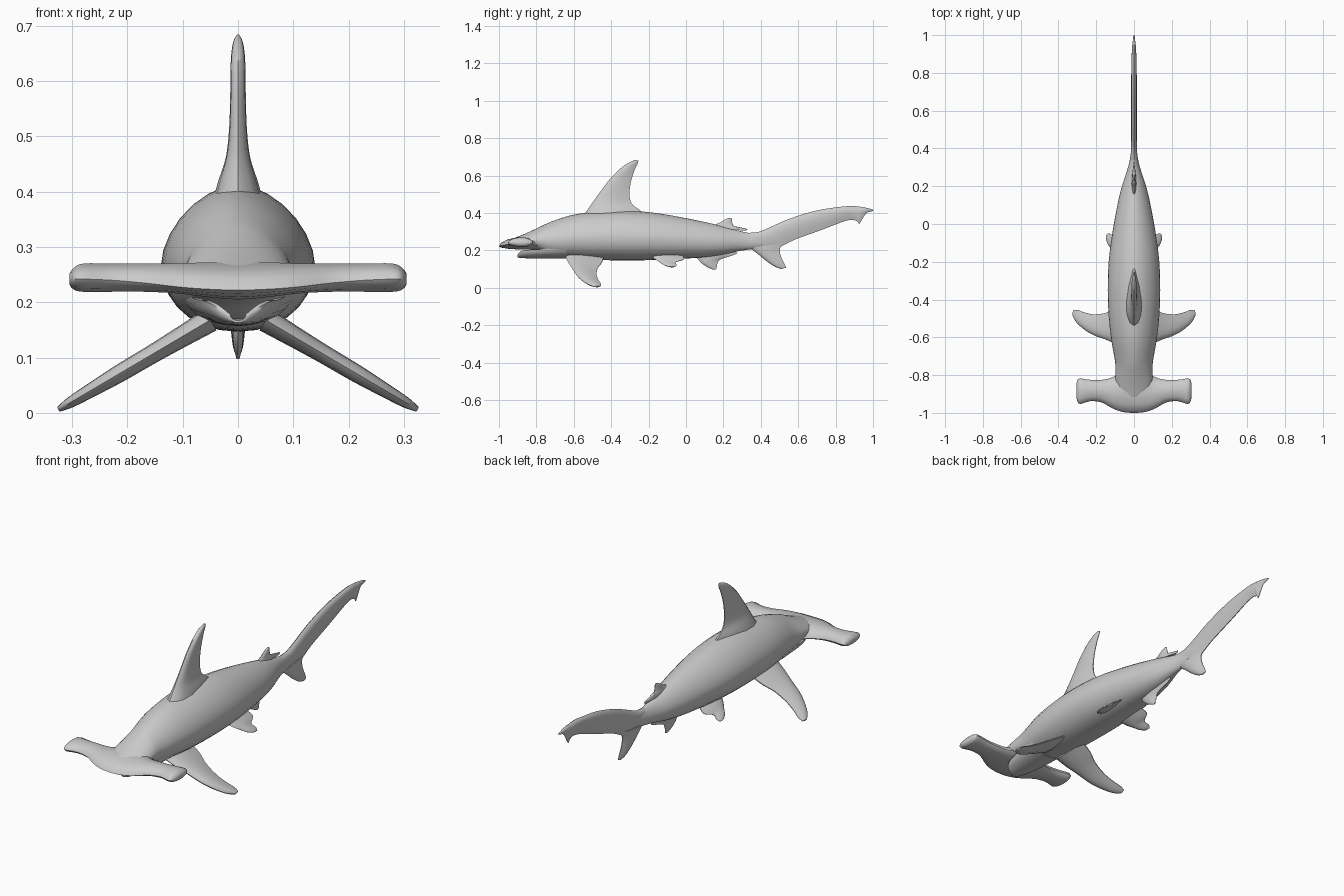
import bpy, bmesh, math
from mathutils import Vector


def smooth_rows(rows, n):
    """Catmull-Rom interpolation of a list of equal-length tuples."""
    out = []
    for i in range(len(rows) - 1):
        p0, p1 = rows[max(i - 1, 0)], rows[i]
        p2, p3 = rows[i + 1], rows[min(i + 2, len(rows) - 1)]
        for k in range(n):
            t = k / n
            out.append(tuple(
                0.5 * (2 * b + (c - a) * t + (2 * a - 5 * b + 4 * c - d) * t ** 2
                       + (3 * b - a - 3 * c + d) * t ** 3)
                for a, b, c, d in zip(p0, p1, p2, p3)))
    return out + [rows[-1]]


def loft(name, rings, mirror=False, angle=50):
    """Skin a row of closed rings and cap both ends."""
    bm = bmesh.new()
    vs = [[bm.verts.new(p) for p in ring] for ring in rings]
    m = len(rings[0])
    for a, b in zip(vs, vs[1:]):
        for j in range(m):
            bm.faces.new((a[j], a[(j + 1) % m], b[(j + 1) % m], b[j]))
    bm.faces.new(vs[0])
    bm.faces.new(vs[-1])
    bmesh.ops.recalc_face_normals(bm, faces=bm.faces)
    me = bpy.data.meshes.new(name)
    bm.to_mesh(me)
    bm.free()
    ob = bpy.data.objects.new(name, me)
    bpy.context.collection.objects.link(ob)
    bpy.ops.object.select_all(action='DESELECT')
    bpy.context.view_layer.objects.active = ob
    ob.select_set(True)
    bpy.ops.object.shade_smooth_by_angle(angle=math.radians(angle))
    if mirror:
        ob.modifiers.new("mirror", 'MIRROR').use_mirror_merge = False
    return ob


FOIL = [(0, 0), (.06, .55), (.2, .9), (.4, 1), (.7, .7), (1, .12)]


def fin(name, rows, origin=(0, 0, 0), span=(0, 0, 1), mirror=False, n=4):
    """Rows: leading (y, s), trailing (y, s), half thickness; s runs along span."""
    o, d, y = Vector(origin), Vector(span), Vector((0, 1, 0))
    nrm = y.cross(d).normalized()
    rings = []
    for ly, ls, ty, ts, t in smooth_rows(rows, n):
        side = lambda pts, s: [o + y * (ly + (ty - ly) * u) + d * (ls + (ts - ls) * u)
                               + nrm * (s * t * h) for u, h in pts]
        rings.append(side(FOIL, 1) + side(FOIL[:0:-1], -1))
    return loft(name, rings, mirror)


def body_ring(y, w, top, bot):
    mid = bot + 0.46 * (top - bot)
    ring = []
    for i in range(28):
        a = 2 * math.pi * i / 28
        c, s = math.cos(a), math.sin(a)
        e = 1.16 if s > 0 else 0.95
        h = top - mid if s > 0 else mid - bot
        ring.append((w * math.copysign(abs(c) ** e, c), y,
                     mid + h * math.copysign(abs(s) ** e, s)))
    return ring


# Body: y, half width, top, bottom
body = [(-.93, .075, .262, .215), (-.86, .095, .29, .208), (-.79, .098, .322, .195),
        (-.73, .1, .35, .17), (-.62, .119, .387, .158), (-.5, .133, .405, .15),
        (-.35, .139, .413, .147), (-.2, .134, .405, .148), (-.05, .115, .382, .154),
        (.1, .088, .352, .164), (.2, .064, .328, .178), (.28, .038, .306, .196),
        (.35, .02, .292, .207), (.45, .01, .29, .225)]
loft("body", [body_ring(*r) for r in smooth_rows(body, 3)])

# Hammer head: x, front y, back y, top, bottom, nose z
half = [(0, -1.0, -.76, .272, .205, .222), (.06, -.995, -.775, .272, .21, .224),
        (.11, -.978, -.81, .27, .216, .228), (.17, -.945, -.825, .27, .219, .235),
        (.23, -.938, -.825, .27, .219, .24), (.28, -.952, -.818, .27, .219, .242),
        (.297, -.945, -.823, .262, .223, .242), (.305, -.92, -.845, .252, .232, .242)]
head = [(-r[0],) + r[1:] for r in half[:0:-1]] + half
rings = []
for x, f, b, top, bot, nose in smooth_rows(head, 3):
    up = [(.05, .4), (.2, .75), (.45, 1), (.75, .9), (.95, .45)]
    at = lambda u: f + (b - f) * u
    rings.append([(x, f, nose)] + [(x, at(u), nose + (top - nose) * h) for u, h in up]
                 + [(x, b, nose)]
                 + [(x, at(u), nose + (bot - nose) * h) for u, h in up[::-1]])
loft("hammer_head", rings)

# Open lower jaw, a hollow scoop: y, half width, rim z, bottom z, wall
jaw = [(-.9, .018, .178, .163, .004), (-.885, .045, .195, .16, .01),
       (-.85, .063, .203, .158, .012), (-.8, .075, .205, .157, .012),
       (-.74, .085, .21, .157, .012), (-.64, .1, .22, .157, .012)]
rings = []
for y, w, rim, bot, wall in smooth_rows(jaw, 3):
    arc = [math.pi * i / 12 for i in range(13)]
    rings.append([(w * math.cos(a), y, rim - (rim - bot) * math.sin(a)) for a in arc]
                 + [((w - wall) * math.cos(a), y, rim - (rim - bot - wall) * math.sin(a))
                    for a in arc[::-1]])
loft("lower_jaw", rings)

# Fins on the centre line
fin("dorsal_fin", [
    (-.55, .385, -.22, .385, .045), (-.525, .42, -.245, .415, .036),
    (-.49, .47, -.29, .45, .022), (-.45, .525, -.302, .5, .016),
    (-.4, .59, -.295, .565, .014), (-.345, .643, -.275, .63, .013),
    (-.3, .672, -.258, .665, .009), (-.27, .684, -.255, .68, .003)])
fin("second_dorsal_fin", [
    (.12, .325, .32, .305, .014), (.16, .34, .325, .316, .01),
    (.19, .354, .262, .328, .009), (.215, .369, .248, .348, .007),
    (.235, .375, .245, .372, .003)])
fin("anal_fin", [
    (.03, .185, .25, .2, .016), (.06, .158, .272, .183, .011),
    (.08, .135, .185, .152, .01), (.11, .113, .168, .13, .008),
    (.145, .097, .163, .1, .003)])

# Tail: long upper lobe with a notch near the tip, short lower lobe
fin("tail_upper_lobe", [
    (.33, .294, .36, .207, .016), (.39, .3, .46, .205, .016),
    (.46, .329, .51, .222, .015), (.56, .372, .58, .257, .015),
    (.7, .414, .72, .308, .015), (.84, .435, .86, .36, .014),
    (.9, .437, .912, .358, .012), (.915, .436, .926, .342, .011),
    (.93, .434, .945, .372, .01), (.965, .428, .965, .4, .007),
    (1.0, .418, 1.0, .411, .003)])
fin("tail_lower_lobe", [
    (.34, .215, .53, .24, .015), (.385, .18, .502, .21, .015),
    (.43, .143, .508, .168, .013), (.475, .113, .527, .128, .009),
    (.51, .101, .535, .108, .003)])

# Paired fins, mirrored across x
fin("pectoral_fins", [
    (-.645, 0, -.44, 0, .022), (-.63, .2, -.45, .2, .019),
    (-.61, .38, -.472, .38, .017), (-.588, .6, -.478, .6, .016),
    (-.558, .78, -.468, .78, .013), (-.52, .93, -.455, .9, .01),
    (-.485, 1.0, -.456, .985, .005)],
    origin=(.05, 0, .168), span=(.275, 0, -.162), mirror=True)
fin("pelvic_fins", [
    (-.19, 0, -.02, 0, .014), (-.165, .35, -.012, .35, .011),
    (-.14, .6, -.055, .6, .009), (-.115, .85, -.05, .85, .007),
    (-.085, 1.0, -.058, 1.0, .003)],
    origin=(.06, 0, .175), span=(.087, 0, -.063), mirror=True)
